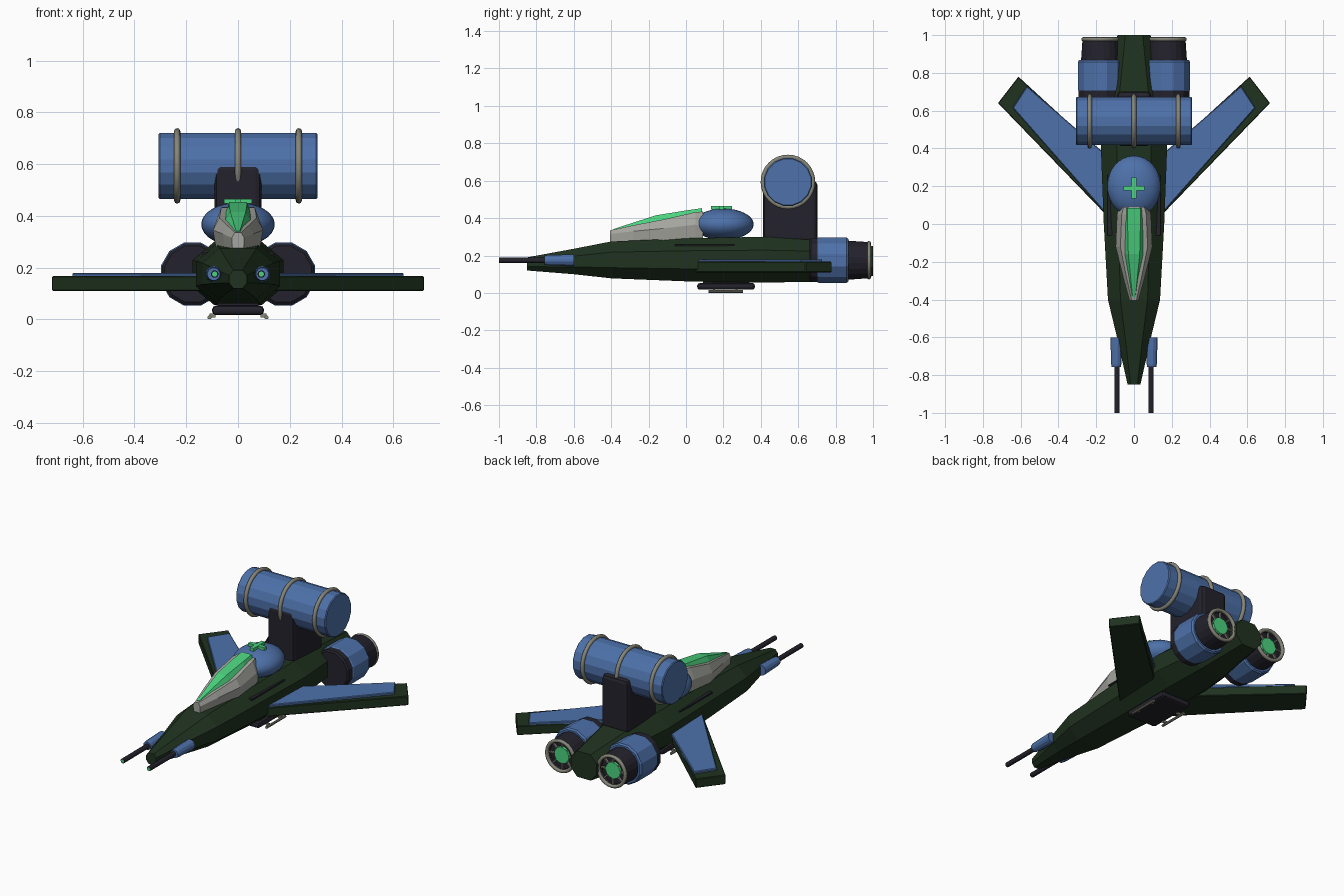
import bpy, bmesh, math
from mathutils import Vector, Matrix

if "Cube" in bpy.data.objects:
    bpy.data.objects.remove(bpy.data.objects["Cube"])


def mat(name, r, g, b):
    m = bpy.data.materials.new(name)
    m.diffuse_color = (r, g, b, 1)
    m.use_nodes = True
    m.node_tree.nodes["Principled BSDF"].inputs["Base Color"].default_value = m.diffuse_color
    return m


HULL = mat("dark green hull", .014, .032, .014)
BLUE = mat("blue panel", .075, .165, .40)
GLOW = mat("bright green", .07, .65, .21)
FRAME = mat("light grey frame", .38, .38, .35)
METAL = mat("warm grey metal", .24, .235, .19)
DARK = mat("charcoal", .017, .016, .025)


def finish(name, bm, material, smooth=False, bevel=0, segments=2):
    bmesh.ops.recalc_face_normals(bm, faces=bm.faces)
    me = bpy.data.meshes.new(name)
    bm.to_mesh(me)
    bm.free()
    me.materials.append(material)
    if smooth:
        for p in me.polygons:
            p.use_smooth = True
    ob = bpy.data.objects.new(name, me)
    bpy.context.collection.objects.link(ob)
    if bevel:
        b = ob.modifiers.new("bevel", 'BEVEL')
        b.width, b.segments = bevel, segments
    return ob


def loft(name, rings, material, **kw):
    """Skin closed rings of equal length and cap both ends."""
    bm = bmesh.new()
    vs = [[bm.verts.new(p) for p in r] for r in rings]
    n = len(rings[0])
    for a, b in zip(vs, vs[1:]):
        for i in range(n):
            j = (i + 1) % n
            bm.faces.new((a[i], a[j], b[j], b[i]))
    bm.faces.new(vs[0])
    bm.faces.new(vs[-1])
    return finish(name, bm, material, **kw)


def turned(name, cx, cz, profile, material, sides=12, **kw):
    """Round part along y from (y, radius) pairs."""
    return loft(name, [[(cx + r * math.cos((i + .5) * math.tau / sides), y,
                         cz + r * math.sin((i + .5) * math.tau / sides)) for i in range(sides)]
                       for y, r in profile], material, **kw)


def box(name, lo, hi, material, rot=None, **kw):
    lo, hi = Vector(lo), Vector(hi)
    bm = bmesh.new()
    bmesh.ops.create_cube(bm, size=1)
    bmesh.ops.scale(bm, vec=hi - lo, verts=bm.verts)
    if rot:
        bmesh.ops.rotate(bm, matrix=rot, verts=bm.verts)
    bmesh.ops.translate(bm, vec=(lo + hi) / 2, verts=bm.verts)
    return finish(name, bm, material, **kw)


def hoop(name, centre, major, minor, axis, material):
    bpy.ops.mesh.primitive_torus_add(
        major_radius=major, minor_radius=minor, major_segments=32, minor_segments=8, location=centre,
        rotation=(0, math.pi / 2, 0) if axis == 'x' else (math.pi / 2, 0, 0))
    ob = bpy.context.object
    ob.name = name
    ob.data.materials.append(material)
    bpy.ops.object.shade_smooth()


# Fuselage: tapered octagonal hull
def octagon(y, w, z0, z1):
    m, h = (z0 + z1) / 2, (z1 - z0) / 2
    half = [(w * .52, m - h), (w, m - h * .42), (w, m + h * .42), (w * .52, m + h)]
    return [(x, y, z) for x, z in half] + [(-x, y, z) for x, z in reversed(half)]


loft("fuselage", [octagon(*s) for s in (
    (-.85, .034, .12, .19), (-.6, .09, .10, .236), (-.4, .138, .078, .275), (0, .16, .062, .292),
    (.42, .176, .055, .30), (.68, .15, .06, .29), (1, .088, .09, .25))], HULL)


# Canopy: grey frame with a green glass on top
def six(y, wb, w, wt, zm, zt):
    half = [(wb, .275), (w, zm), (wt, zt)]
    return [(x, y, z) for x, z in half] + [(-x, y, z) for x, z in reversed(half)]


loft("canopy_frame", [six(*s) for s in (
    (-.405, .022, .024, .012, .315, .335), (-.28, .05, .058, .04, .33, .362),
    (-.12, .085, .097, .072, .345, .393), (.05, .08, .09, .065, .365, .432),
    (.09, .07, .08, .055, .36, .435))], FRAME)


def four(y, wb, wt, zb, zt):
    return [(wb, y, zb), (wt, y, zt), (-wt, y, zt), (-wb, y, zb)]


loft("canopy_glass", [four(*s) for s in (
    (-.39, .012, .007, .318, .341), (-.16, .064, .03, .36, .415),
    (.0, .062, .034, .39, .441), (.085, .05, .034, .40, .453))], GLOW)

# Dome with a raised cross
bm = bmesh.new()
bmesh.ops.create_uvsphere(bm, u_segments=32, v_segments=16, radius=1,
                          matrix=Matrix.Translation((0, .2, .367)) @ Matrix.Diagonal((.142, .162, .084, 1)))
finish("dome", bm, BLUE, smooth=True)
for k, (a, b) in enumerate(((.055, .012), (.012, .055))):
    box(f"dome_cross_{k}", (-a, .19 - b, .447), (a, .19 + b, .465 + k * .001), GLOW)

# Pylon, tank and straps
box("pylon", (-.09, .413, .27), (.09, .702, .60), DARK, bevel=.022)
N = 16
loft("tank", [[(x, .545 + r * math.cos((i + .5) * math.tau / N), .593 + r * math.sin((i + .5) * math.tau / N))
               for i in range(N)] for x, r in ((-.307, .125), (-.302, .13), (.302, .13), (.307, .125))], BLUE)
for i, x in enumerate((-.235, 0, .235)):
    hoop(f"tank_strap_{i}", (x, .545, .593), .134, .012, 'x', METAL)

# Belly pod
box("belly_pod", (-.1, .06, .017), (.1, .368, .053), DARK, bevel=.014)
box("belly_mount", (-.08, .09, .04), (.08, .34, .075), DARK)

for side, s in (("right", 1), ("left", -1)):
    # Swept wings with a blue upper plate
    for part, z0, z1, pts, m in (
            ("wing", .11, .167, ((.12, .02), (.72, .64), (.612, .78), (.12, .33)), HULL),
            ("wing_panel", .16, .18, ((.14, .045), (.642, .615), (.567, .73), (.14, .36)), BLUE)):
        loft(f"{part}_{side}", [[(s * x, y, z) for x, y in pts] for z in (z0, z1)], m, bevel=.004, segments=1)

    # Engines: intake, cowl, nozzle, rim and glowing core
    ex, ez = s * .176, .175
    turned(f"engine_intake_{side}", ex, ez, ((.66, .112), (.668, .122), (.72, .122)), DARK)
    turned(f"engine_cowl_{side}", ex, ez, ((.70, .12), (.71, .126), (.858, .126), (.868, .118)), BLUE)
    turned(f"engine_nozzle_{side}", ex, ez, ((.86, .106), (.975, .098), (.978, .09), (.955, .084)), DARK, sides=20)
    hoop(f"nozzle_rim_{side}", (ex, .978, ez), .092, .011, 'y', METAL)
    turned(f"nozzle_core_{side}", ex, ez, ((.95, .052), (.968, .05)), GLOW, sides=16)
    for k in range(8):
        a = k * math.tau / 8
        c = Vector((ex + .07 * math.cos(a), .96, ez + .07 * math.sin(a)))
        d = Vector((.02, .008, .004))
        box(f"nozzle_vane_{side}_{k}", c - d, c + d, METAL, rot=Matrix.Rotation(-a, 3, 'Y'))

    # Nose guns: housing, barrel, collar and glowing tip
    gx, gz = s * .09, .175
    turned(f"gun_housing_{side}", gx + s * .004, gz, ((-.757, .025), (-.74, .028), (-.6, .032)), BLUE)
    turned(f"gun_barrel_{side}", gx, gz, ((-1, .0145), (-.7, .0145)), DARK)
    turned(f"gun_tip_{side}", gx, gz, ((-1.001, .010), (-.995, .010)), GLOW)

    # Landing skids with struts
    turned(f"skid_{side}", s * .11, .008, ((.12, .008), (.305, .008)), METAL, sides=8)
    for k, y in enumerate((.15, .27)):
        box(f"skid_strut_{side}_{k}", (s * .098 - .012, y - .006, .008), (s * .098 + .012, y + .006, .022), METAL)

    # Dark slots along the upper hull shoulders
    box(f"hull_slot_{side}", (s * .127 - .012, -.06, .251), (s * .127 + .012, .26, .260), DARK)
